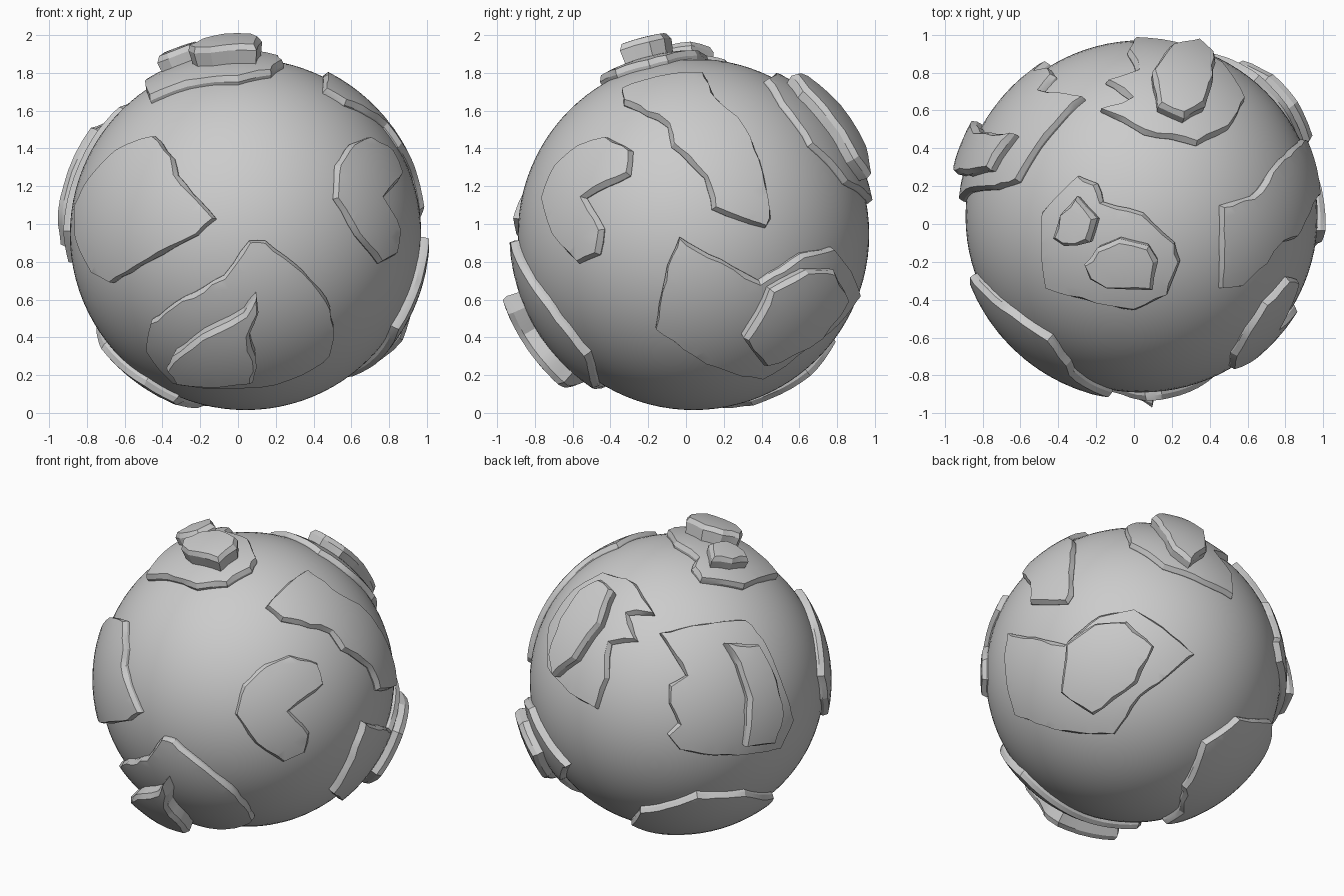
import bpy, bmesh, random
from math import sin, cos, radians, ceil
from mathutils import Vector
from mathutils.geometry import delaunay_2d_cdt

if "Cube" in bpy.data.objects:
    bpy.data.objects.remove(bpy.data.objects["Cube"])

random.seed(4)
CENTRE, R = Vector((0.04, 0.04, 0.945)), 0.93
MID = Vector((0, 0, 1))


def view(azimuth, elevation):
    """Right, up and outward vectors of a drawing direction."""
    a, e = radians(azimuth), radians(elevation)
    out = Vector((sin(a) * cos(e), -cos(a) * cos(e), sin(e)))
    right = Vector((cos(a), sin(a), 0))
    return right, out.cross(right), out


FRONT, RIGHT, TOP = view(0, 0), view(90, 0), view(0, 90)
BOTTOM = (Vector((1, 0, 0)), Vector((0, 1, 0)), Vector((0, 0, -1)))
FRONT_RIGHT, BACK_LEFT, BACK_RIGHT = view(35, 25), view(215, 25), view(145, -25)


def finish(name, bm):
    me = bpy.data.meshes.new(name)
    bm.to_mesh(me)
    bm.free()
    ob = bpy.data.objects.new(name, me)
    bpy.context.collection.objects.link(ob)
    bpy.ops.object.select_all(action='DESELECT')
    bpy.context.view_layer.objects.active = ob
    ob.select_set(True)
    bpy.ops.object.shade_smooth_by_angle(angle=radians(22))
    return ob


def plate(name, drawing, height, outline, origin=MID):
    """Raised plateau with chipped rim, its outline drawn onto the globe from one view."""
    right, up, out = drawing
    top = R + height
    off = origin - CENTRE
    dirs = []
    for a, b in outline:
        x, y = a + off.dot(right), b + off.dot(up)
        z = max(0.0, top * top - x * x - y * y) ** 0.5
        dirs.append((right * x + up * y + out * z).normalized())
    # flatten to the tangent plane around the plate's middle
    c = sum(dirs, Vector()).normalized()
    t1 = c.orthogonal().normalized()
    t2 = c.cross(t1)
    flat = [Vector((d.dot(t1), d.dot(t2))) / d.dot(c) for d in dirs]
    if sum(p.cross(q) for p, q in zip(flat, flat[1:] + flat[:1])) < 0:
        flat.reverse()
    # split long edges and roughen them a little
    outer = []
    for p, q in zip(flat, flat[1:] + flat[:1]):
        k = max(1, ceil((q - p).length / 0.1))
        for i in range(k):
            jit = Vector((random.uniform(-1, 1), random.uniform(-1, 1))) * 0.006
            outer.append(p.lerp(q, i / k) + (jit if i else Vector((0, 0))))
    n = len(outer)
    inner = []
    for i, p in enumerate(outer):
        e = (p - outer[i - 1]).normalized() + (outer[(i + 1) % n] - p).normalized()
        inner.append(p + Vector((-e.y, e.x)).normalized() * random.uniform(0.012, 0.028))
    grid = [Vector((i * 0.07, j * 0.07)) for i in range(-20, 21) for j in range(-20, 21)]
    vs, _, fs, orig, _, _ = delaunay_2d_cdt(inner + grid, [], [list(range(n))], 1, 1e-5)

    def place(p, radius):
        return CENTRE + (c + t1 * p.x + t2 * p.y).normalized() * radius

    bm = bmesh.new()
    tops = [bm.verts.new(place(p, top)) for p in vs]
    for f in fs:
        bm.faces.new([tops[i] for i in f])
    ring = {i: tops[j] for j, o in enumerate(orig) for i in o if i < n}
    rim = [bm.verts.new(place(p, top - 0.028)) for p in outer]
    foot = [bm.verts.new(place(p, R - 0.03)) for p in outer]
    for i in range(n):
        j = (i + 1) % n
        if ring[i] != ring[j]:
            bm.faces.new((ring[j], ring[i], rim[i], rim[j]))
        bm.faces.new((rim[j], rim[i], foot[i], foot[j]))
    bmesh.ops.delete(bm, geom=[v for v in bm.verts if not v.link_faces], context='VERTS')
    finish(name, bm)


# globe
bm = bmesh.new()
bmesh.ops.create_uvsphere(bm, u_segments=96, v_segments=48, radius=R)
bmesh.ops.translate(bm, verts=bm.verts, vec=CENTRE)
finish("globe", bm)

# outlines from straight views use grid positions
ZERO = Vector((0, 0, 0))
plate("front_left_plate", FRONT, 0.045, [
    (-.45, 1.48), (-.35, 1.36), (-.33, 1.27), (-.12, 1.03), (-.22, .94), (-.68, .68),
    (-.78, .73), (-.87, .92), (-.87, 1.1), (-.8, 1.25), (-.65, 1.4)], ZERO)
plate("front_low_plate", FRONT, 0.045, [
    (.06, .91), (.15, .91), (.35, .75), (.48, .6), (.52, .45), (.5, .3), (.4, .22),
    (.2, .14), (-.05, .12), (-.35, .15), (-.5, .33), (-.47, .48), (-.3, .6), (-.08, .72)], ZERO)
plate("front_low_upper_step", FRONT, 0.14, [
    (.1, .61), (.11, .52), (.06, .4), (.1, .22), (.08, .14), (-.33, .14), (-.39, .22),
    (-.36, .28), (-.2, .4), (.03, .52)], ZERO)
plate("right_long_plate", RIGHT, 0.035, [
    (-.35, 1.72), (-.15, 1.79), (.1, 1.81), (.15, 1.7), (.32, 1.52), (.4, 1.35), (.46, 1.03),
    (.43, .98), (.35, 1.0), (.14, 1.08), (.1, 1.25), (0, 1.35), (-.08, 1.42), (-.1, 1.53),
    (-.34, 1.65)], ZERO)
plate("top_plate", TOP, 0.045, [
    (-.5, .06), (-.3, .26), (-.2, .22), (-.17, .12), (.05, .06), (.22, -.1), (.25, -.2),
    (.18, -.38), (0, -.47), (-.2, -.43), (-.48, -.35), (-.5, -.1)], ZERO)
plate("top_large_step", TOP, 0.148, [
    (-.27, -.22), (-.2, -.13), (-.08, -.08), (.08, -.12), (.13, -.2), (.1, -.36),
    (-.15, -.35), (-.24, -.3)], ZERO)
plate("top_small_step", TOP, 0.125, [
    (-.44, -.08), (-.4, .05), (-.31, .15), (-.2, .03), (-.24, -.1), (-.38, -.12)], ZERO)
plate("bottom_plate", BOTTOM, 0.045, [
    (-.57, .69), (-.2, .8), (-.03, .66), (-.12, .35), (-.3, .1), (-.33, -.1), (-.5, -.12),
    (-.73, .06), (-.75, .4)], ZERO)

# outlines from angled views are measured from the model's middle
plate("hooked_plate", FRONT_RIGHT, 0.035, [
    (.33, .11), (.51, .06), (.55, -.08), (.33, -.25), (.46, -.39), (.43, -.52),
    (.29, -.58), (.11, -.46), (-.02, -.27), (.03, -.08), (.17, .05)])
plate("right_low_plate", BACK_RIGHT, 0.045, [
    (-.85, .17), (-.52, .08), (-.31, .27), (-.09, .32), (.1, .21), (.31, .04), (-.03, -.25),
    (-.18, -.49), (-.47, -.48), (-.79, -.36), (-.87, 0)])
plate("right_low_upper_step", BACK_RIGHT, 0.115, [
    (-.52, .07), (-.34, .21), (-.14, .23), (.04, .07), (-.06, -.17), (-.33, -.38), (-.54, -.24)])
plate("back_jagged_plate", BACK_LEFT, 0.035, [
    (-.52, .64), (-.32, .57), (-.2, .37), (-.37, .37), (-.31, .2), (-.48, .18), (-.5, -.04),
    (-.57, -.24), (-.74, -.14), (-.88, .02), (-.87, .3), (-.71, .53)])
plate("back_ridge", BACK_LEFT, 0.11, [
    (-.55, .6), (-.47, .53), (-.55, .31), (-.71, .08), (-.85, -.03), (-.88, .11),
    (-.8, .34), (-.68, .53)])
plate("left_plate", BACK_LEFT, 0.04, [
    (-.17, .25), (.38, .34), (.5, .21), (.63, -.1), (.69, -.3), (.6, -.49), (.18, -.54),
    (-.04, -.5), (-.12, -.4), (-.05, -.33), (-.11, -.2), (-.11, -.08), (0, -.02)])
plate("left_ridge", BACK_LEFT, 0.1, [
    (.25, .19), (.47, .18), (.59, -.05), (.63, -.27), (.57, -.46), (.38, -.48),
    (.4, -.17), (.33, .05)])
